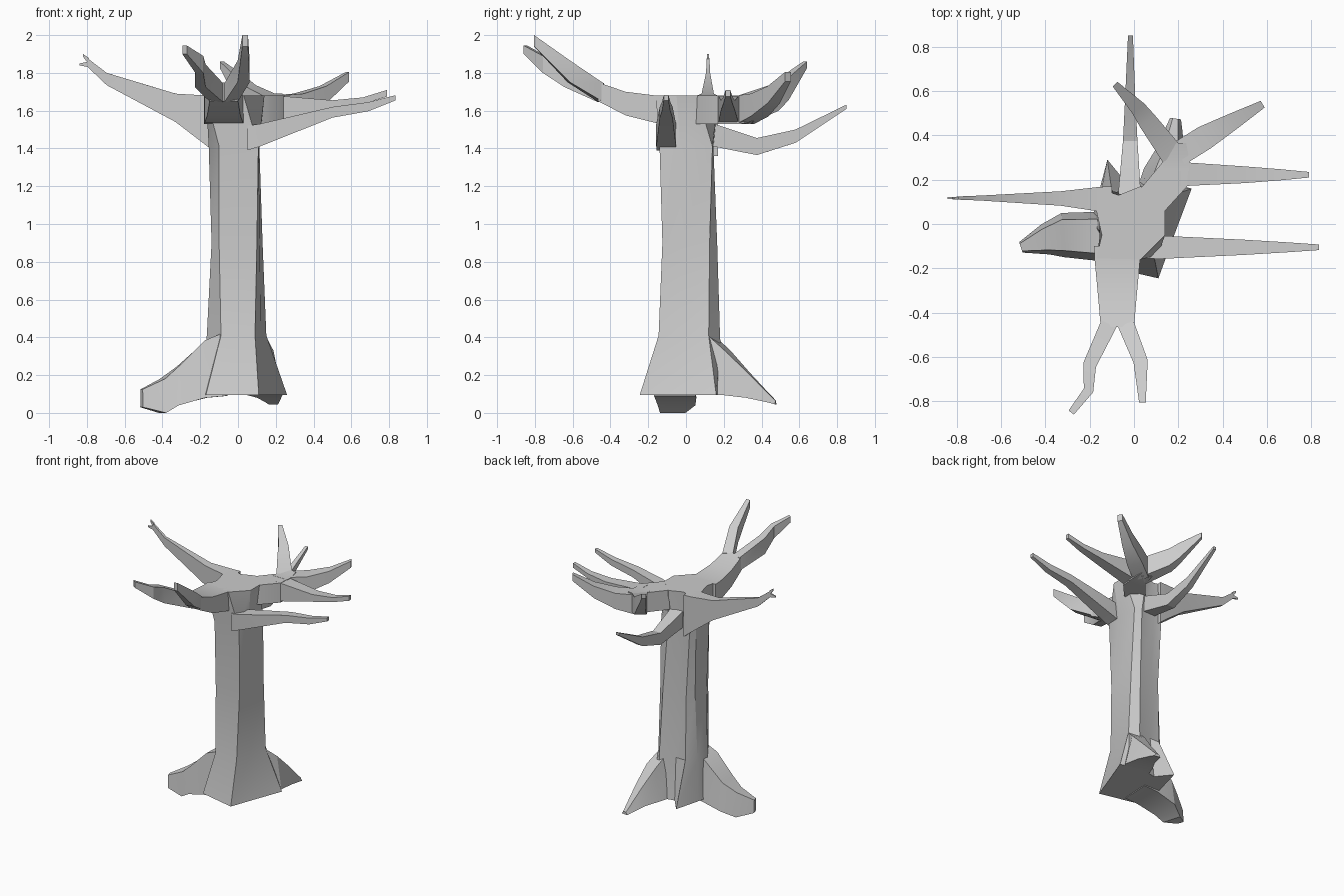
import bpy, bmesh, math
from mathutils import Vector


def loft(name, rings):
    """Skin a closed solid through rings of equal point count."""
    bm = bmesh.new()
    loops = [[bm.verts.new(p) for p in r] for r in rings]
    n = len(loops[0])
    for a, b in zip(loops, loops[1:]):
        for i in range(n):
            j = (i + 1) % n
            bm.faces.new((a[i], a[j], b[j], b[i]))
    bm.faces.new(loops[0][::-1])
    bm.faces.new(loops[-1])
    bmesh.ops.recalc_face_normals(bm, faces=bm.faces)
    mesh = bpy.data.meshes.new(name)
    bm.to_mesh(mesh)
    bm.free()
    ob = bpy.data.objects.new(name, mesh)
    bpy.context.collection.objects.link(ob)
    bpy.context.view_layer.objects.active = ob
    ob.select_set(True)
    bpy.ops.object.shade_smooth_by_angle(angle=math.radians(25))
    ob.select_set(False)
    return ob


def limb(name, stations, taper=1.0):
    """Four-sided limb; each station is x, y, width, bottom z, top z."""
    pts = [Vector(s[:2]) for s in stations]
    rings = []
    for i, (x, y, w, z0, z1) in enumerate(stations):
        d = (pts[min(i + 1, len(pts) - 1)] - pts[max(i - 1, 0)]).normalized()
        side = Vector((-d.y, d.x)) * w / 2
        rings.append([(x + side.x * k, y + side.y * k, z)
                      for k, z in ((1, z0), (-1, z0), (-taper, z1), (taper, z1))])
    return loft(name, rings)


# Trunk: irregular outline, flared at the foot and spread at the crown
trunk = [
    (0.095, [(-.17, -.18), (.11, -.245), (.17, -.08), (.26, .16), (.08, .2), (-.03, .18), (-.12, .29), (-.17, .1), (-.2, -.02)]),
    (0.41, [(-.09, -.145), (.09, -.145), (.12, -.03), (.15, .12), (.1, .18), (-.02, .15), (-.1, .15), (-.16, .09), (-.165, -.02)]),
    (0.9, [(-.1, -.125), (.1, -.125), (.115, -.03), (.13, .125), (.08, .165), (-.03, .15), (-.1, .14), (-.14, .09), (-.14, -.05)]),
    (1.41, [(-.1, -.14), (.108, -.14), (.11, -.03), (.113, .14), (.05, .145), (-.06, .14), (-.13, .14), (-.155, .1), (-.155, -.06)]),
    (1.68, [(-.17, -.155), (.03, -.16), (.14, -.05), (.14, .06), (.03, .17), (-.07, .13), (-.17, .165), (-.17, .06), (-.145, -.05)]),
]
loft("trunk", [[(x, y, z) for x, y in ring] for z, ring in trunk])

# Roots
limb("left_root", [(-.06, -.06, .22, .09, .43), (-.17, -.055, .22, .08, .385), (-.32, -.05, .2, .04, .245),
                   (-.4, -.07, .14, 0, .18), (-.51, -.105, .05, .03, .125)], .7)
limb("back_root", [(.09, .1, .18, .095, .44), (.14, .22, .2, .095, .33), (.165, .33, .13, .08, .215),
                   (.182, .44, .07, .055, .1), (.187, .475, .05, .045, .065)], .5)

# Front branch with two forks
limb("front_branch", [(-.075, -.1, .21, 1.53, 1.68), (-.075, -.16, .205, 1.535, 1.68),
                      (-.075, -.32, .175, 1.575, 1.7), (-.075, -.465, .15, 1.65, 1.75)])
limb("front_fork_right", [(-.037, -.45, .075, 1.645, 1.745), (.03, -.62, .065, 1.75, 1.865),
                          (.038, -.805, .03, 1.94, 2.0)])
limb("front_fork_left", [(-.113, -.45, .075, 1.645, 1.745), (-.2, -.635, .06, 1.725, 1.845),
                         (-.205, -.75, .045, 1.8, 1.89), (-.283, -.85, .03, 1.9, 1.945)])

# Left branch with a split tip
limb("left_branch", [(-.1, .11, .12, 1.36, 1.68), (-.16, .112, .11, 1.41, 1.68), (-.33, .115, .065, 1.54, 1.69),
                     (-.695, .117, .022, 1.735, 1.8), (-.8, .117, .014, 1.835, 1.88)])
limb("left_twig_low", [(-.79, .117, .012, 1.83, 1.86), (-.84, .117, .01, 1.84, 1.85)])
limb("left_twig_high", [(-.79, .117, .012, 1.845, 1.88), (-.82, .117, .01, 1.885, 1.9)])

# Right front branch and back branch, both set lower
limb("right_front_branch", [(.05, -.105, .1, 1.39, 1.52), (.115, -.105, .105, 1.41, 1.53), (.5, -.105, .068, 1.563, 1.62),
                            (.69, -.105, .045, 1.597, 1.645), (.835, -.105, .025, 1.655, 1.682)])
limb("back_branch", [(-.02, .08, .1, 1.42, 1.55), (-.02, .15, .1, 1.41, 1.53), (-.017, .375, .065, 1.365, 1.455),
                     (-.017, .58, .045, 1.43, 1.5), (-.016, .85, .022, 1.61, 1.632)])

# Back right shoulder that carries two branches
shoulder = [(.0, .0), (.14, .06), (.24, .17), (.245, .28), (.13, .28), (.03, .16)]
loft("back_right_shoulder", [[(x, y, z) for x, y in shoulder] for z in (1.53, 1.679)])
limb("right_back_branch", [(.2, .225, .11, 1.53, 1.68), (.5, .222, .075, 1.6, 1.655),
                           (.66, .222, .05, 1.635, 1.67), (.79, .222, .025, 1.675, 1.71)])
limb("back_right_stem", [(.19, .24, .115, 1.53, 1.68), (.19, .29, .12, 1.53, 1.68), (.19, .365, .09, 1.545, 1.69)])
limb("back_right_fork_left", [(.175, .31, .11, 1.53, 1.68), (.06, .465, .085, 1.6, 1.735),
                              (.02, .52, .07, 1.655, 1.775), (-.085, .63, .03, 1.825, 1.86)])
limb("back_right_fork_right", [(.2, .315, .11, 1.53, 1.68), (.32, .39, .11, 1.57, 1.69),
                               (.45, .465, .075, 1.64, 1.73), (.58, .54, .035, 1.755, 1.805)])
